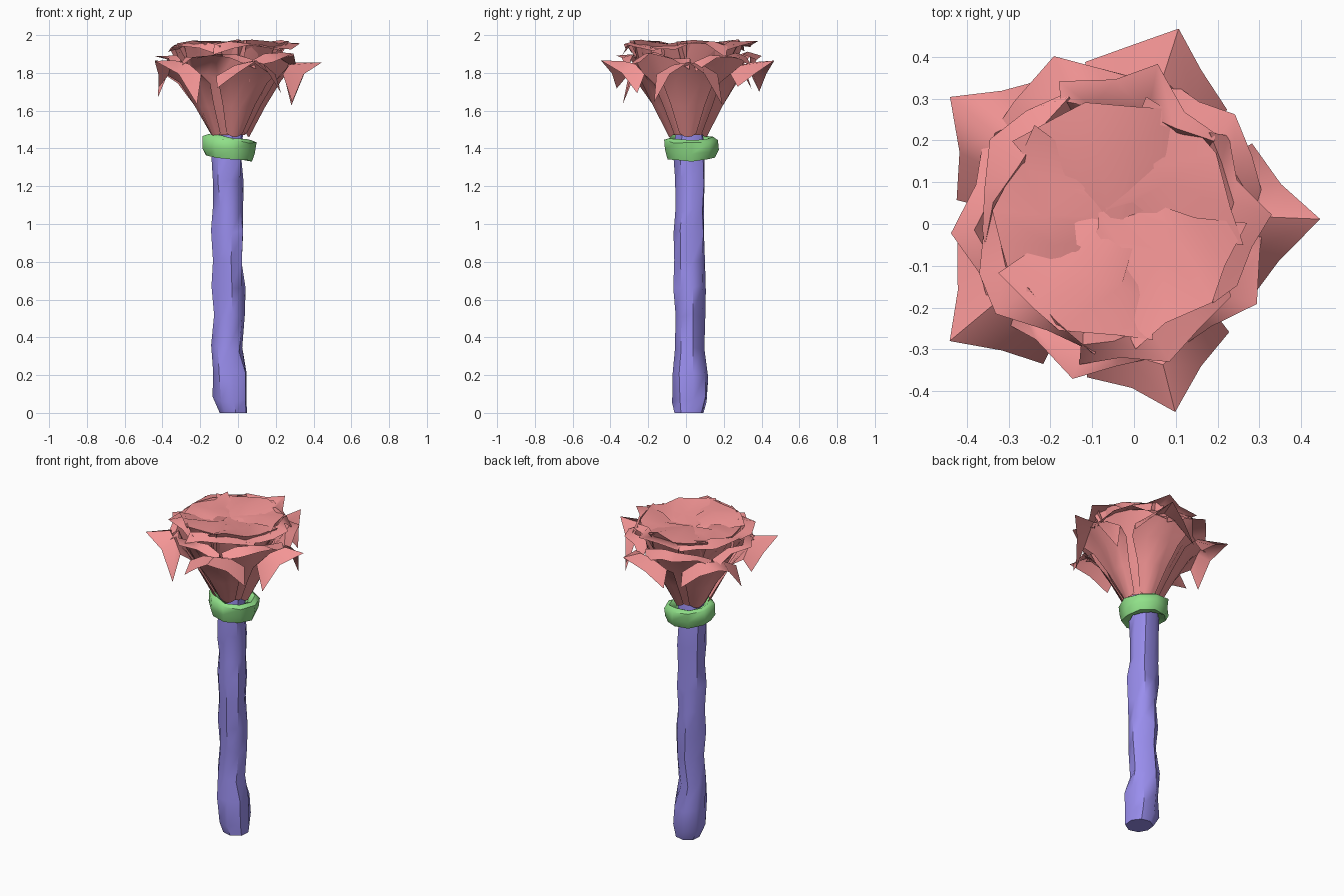
import bpy, math, random

if "Cube" in bpy.data.objects:
    bpy.data.objects.remove(bpy.data.objects["Cube"])

random.seed(4)
CX, CY = -0.046, 0.01


def material(name, color):
    m = bpy.data.materials.new(name)
    m.diffuse_color = (*color, 1)
    m.use_nodes = True
    m.node_tree.nodes["Principled BSDF"].inputs["Base Color"].default_value = m.diffuse_color
    return m


PINK = material("petal_pink", (0.90, 0.30, 0.30))
VIOLET = material("stem_violet", (0.32, 0.27, 0.85))
GREEN = material("collar_green", (0.28, 0.75, 0.25))


def add_object(name, verts, faces, mat, angle):
    me = bpy.data.meshes.new(name)
    me.from_pydata(verts, [], faces)
    me.materials.append(mat)
    ob = bpy.data.objects.new(name, me)
    bpy.context.collection.objects.link(ob)
    bpy.ops.object.select_all(action='DESELECT')
    ob.select_set(True)
    bpy.context.view_layer.objects.active = ob
    bpy.ops.object.shade_smooth_by_angle(angle=math.radians(angle))
    return ob


def petal_layer(name, rows, offset, jitter, droop=0.0, count=5):
    """Petals as small grids; row = mid radius, mid z, half width, edge radius, edge z."""
    verts, faces = [], []
    us = (-1, -0.5, 0, 0.5, 1)
    for k in range(count):
        a = math.radians(offset + 360 / count * k)
        base = len(verts)
        lift = {-1: random.uniform(0, droop), 1: random.uniform(0, droop)}
        for i, (r, z, w, re, ze) in enumerate(rows):
            for u in us:
                j = jitter if i > 1 else 0
                rad = r + (re - r) * abs(u) ** 0.8 + random.uniform(-j, j)
                t = w * u + random.uniform(-j, j)
                h = z + (ze - z) * u * u + random.uniform(-j, j)
                if i == len(rows) - 1:
                    h += lift.get(u, 0)
                verts.append((CX + rad * math.cos(a) - t * math.sin(a),
                              CY + rad * math.sin(a) + t * math.cos(a), min(h, 2.0)))
        n = len(us)
        for i in range(len(rows) - 1):
            for j in range(n - 1):
                p = base + i * n + j
                faces.append((p, p + n, p + n + 1, p + 1))
    return add_object(name, verts, faces, PINK, 60)


# Outer petals: pointed tips with corners curling down
petal_layer("outer_petals", [
    (0.105, 1.46, 0.045, 0.09, 1.48),
    (0.19, 1.62, 0.09, 0.165, 1.63),
    (0.27, 1.76, 0.14, 0.23, 1.75),
    (0.36, 1.86, 0.16, 0.29, 1.79),
    (0.488, 1.86, 0.18, 0.335, 1.61)], 0, 0.007, 0.12)

# Second ring, turned into the gaps
petal_layer("middle_petals", [
    (0.09, 1.47, 0.06, 0.07, 1.48),
    (0.17, 1.63, 0.11, 0.145, 1.64),
    (0.25, 1.78, 0.16, 0.21, 1.78),
    (0.32, 1.90, 0.19, 0.26, 1.87),
    (0.40, 1.90, 0.20, 0.29, 1.80)], 40, 0.018, 0.06)

# Third ring, standing higher
petal_layer("upper_petals", [
    (0.07, 1.48, 0.05, 0.06, 1.49),
    (0.15, 1.65, 0.10, 0.13, 1.66),
    (0.22, 1.82, 0.16, 0.19, 1.82),
    (0.28, 1.95, 0.20, 0.23, 1.94),
    (0.37, 1.95, 0.19, 0.27, 1.89)], 4, 0.022, 0.05)

# Bud petals, folding inward over the top
petal_layer("bud_petals", [
    (0.05, 1.49, 0.05, 0.04, 1.49),
    (0.15, 1.70, 0.11, 0.13, 1.70),
    (0.24, 1.86, 0.17, 0.20, 1.87),
    (0.29, 1.96, 0.20, 0.23, 1.96),
    (0.15, 1.95, 0.15, 0.13, 1.94),
    (-0.03, 1.925, 0.08, 0.00, 1.92)], 30, 0.018)


def rings_to_faces(rings, sides, closed):
    n = rings if closed else rings - 1
    return [(i * sides + j, i * sides + (j + 1) % sides,
             (i + 1) % rings * sides + (j + 1) % sides, (i + 1) % rings * sides + j)
            for i in range(n) for j in range(sides)]


# Knobbly stem: z, centre x, radius
SIDES = 8
path = [(0, -0.028, 0.078), (0.07, -0.04, 0.094), (0.2, -0.045, 0.094), (0.34, -0.065, 0.083),
        (0.52, -0.045, 0.082), (0.66, -0.05, 0.086), (0.8, -0.053, 0.08), (0.95, -0.05, 0.086),
        (1.08, -0.05, 0.082), (1.22, -0.055, 0.087), (1.36, -0.06, 0.085), (1.48, -0.045, 0.078)]
verts = []
for i, (z, x, r) in enumerate(path):
    for j in range(SIDES):
        a = 2 * math.pi * j / SIDES + 0.2
        q = r + random.uniform(-0.009, 0.009)
        dz = random.uniform(-0.02, 0.02) if 0 < i else 0
        verts.append((x + q * math.cos(a), 0.02 + q * math.sin(a), z + dz))
faces = rings_to_faces(len(path), SIDES, False)
faces += [tuple(reversed(range(SIDES))), tuple(range(len(verts) - SIDES, len(verts)))]
add_object("stem", verts, faces, VIOLET, 45)

# Collar under the flower, slightly tilted and uneven
SIDES = 9
section = [(0.085, 1.36), (0.125, 1.35), (0.143, 1.39), (0.143, 1.445), (0.12, 1.46), (0.09, 1.44)]
verts = []
for r, z in section:
    for j in range(SIDES):
        a = 2 * math.pi * j / SIDES
        q = r + random.uniform(-0.006, 0.006)
        h = z - 0.015 * math.cos(a) + random.uniform(-0.008, 0.008)
        verts.append((-0.05 + q * math.cos(a), 0.03 + q * math.sin(a), h))
add_object("collar", verts, rings_to_faces(len(section), SIDES, True), GREEN, 60)
